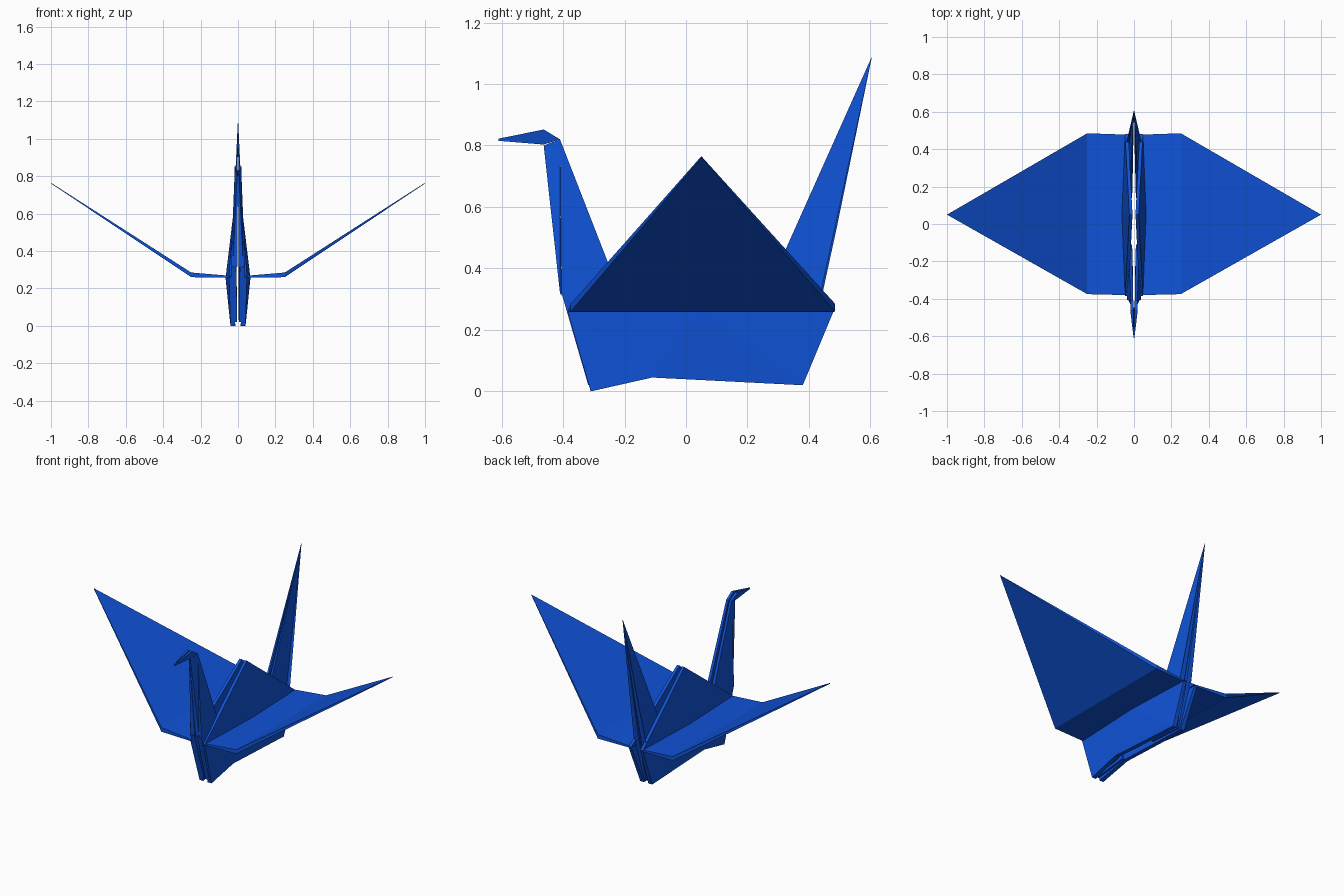
import bpy, bmesh

blue = bpy.data.materials.new("blue paper")
blue.diffuse_color = (0.005, 0.088, 0.70, 1)


def folded_pair(name, loops):
    """Mirrored pair of solid paper layers; each loop is (outer points, inner points)."""
    bm = bmesh.new()
    for side in (1, -1):
        for outer, inner in loops:
            a = [bm.verts.new((side * x, y, z)) for x, y, z in outer]
            b = [bm.verts.new((side * x, y, z)) for x, y, z in inner]
            n = len(a)
            bm.faces.new(a)
            bm.faces.new(b[::-1])
            for i in range(n):
                j = (i + 1) % n
                bm.faces.new((a[j], a[i], b[i], b[j]))
    bmesh.ops.triangulate(bm, faces=bm.faces[:])
    bmesh.ops.recalc_face_normals(bm, faces=bm.faces[:])
    me = bpy.data.meshes.new(name)
    bm.to_mesh(me)
    bm.free()
    me.materials.append(blue)
    ob = bpy.data.objects.new(name, me)
    bpy.context.collection.objects.link(ob)
    return ob


def layer(profile):
    """Side profile points (y, z, outer x, inner x)."""
    return ([(xo, y, z) for y, z, xo, xi in profile],
            [(xi, y, z) for y, z, xo, xi in profile])


# lower body sides with slightly bulging middle
folded_pair("body_sides", [layer([
    (-.385, .26, .048, .030), (-.31, 0, .040, .014), (-.11, .045, .045, .022),
    (.38, .02, .040, .014), (.48, .26, .048, .030), (.05, .26, .067, .048)])])

# raised triangular back, two layers with a gap between
folded_pair("back_peak", [layer([
    (-.385, .265, .048, .030), (.05, .26, .066, .045),
    (.48, .265, .048, .030), (.05, .60, .025, .008)])])

# neck side layers and the narrow strip closing its front
folded_pair("neck", [
    layer([(-.41, .82, .018, .004), (-.405, .32, .038, .010),
           (-.318, .02, .030, .004), (-.11, .05, .030, .010)]),
    layer([(-.41, .82, .018, .003), (-.463, .80, .005, .001),
           (-.410, .32, .028, .002), (-.405, .31, .038, .010)])])

# head and beak, open along the top
folded_pair("head", [layer([
    (-.41, .82, .018, .004), (-.463, .852, .020, .004), (-.61, .822, .002, 0),
    (-.61, .815, .002, 0), (-.463, .803, .006, 0)])])

# tail
folded_pair("tail", [layer([
    (.605, 1.09, .001, 0), (.14, .05, .028, .010), (.375, .03, .030, .004),
    (.44, .30, .040, .008), (.49, .53, .028, .004)])])

# wings: flat inner panel, then a tapering outer triangle
folded_pair("wings", [
    ([(.048, -.38, .268), (.25, -.375, .285), (.25, .485, .285), (.048, .478, .268)],
     [(.048, -.38, .258), (.25, -.375, .260), (.25, .485, .260), (.048, .478, .258)]),
    ([(.25, -.375, .285), (1, .05, .765), (.25, .485, .285)],
     [(.25, -.375, .260), (1, .05, .761), (.25, .485, .260)])])
